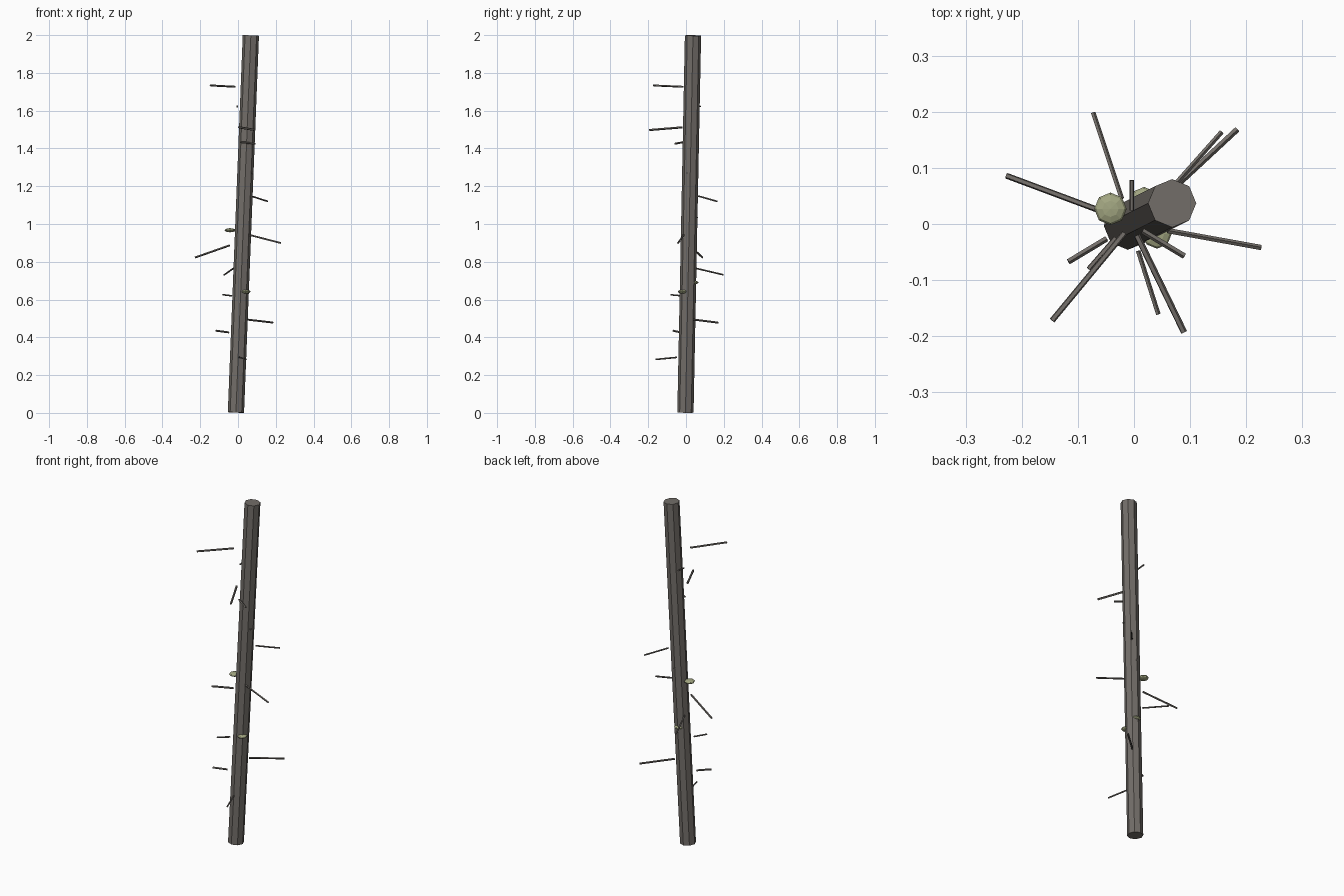
import bpy
from mathutils import Vector


def material(name, rgb):
    m = bpy.data.materials.new(name)
    m.diffuse_color = (*rgb, 1)
    return m


bark = material("bark", (0.17, 0.155, 0.14))
lichen = material("lichen", (0.36, 0.38, 0.22))


def rod(name, a, b, r, sides):
    """Flat-sided cylinder from point a to point b."""
    a, b = Vector(a), Vector(b)
    d = b - a
    bpy.ops.mesh.primitive_cylinder_add(vertices=sides, radius=r, depth=d.length,
                                        location=(a + b) / 2)
    ob = bpy.context.object
    ob.name = name
    ob.rotation_mode = 'QUATERNION'
    ob.rotation_quaternion = Vector((0, 0, 1)).rotation_difference(d)
    ob.data.materials.append(bark)
    # turn so that a corner faces +x
    return ob


# leaning trunk
base, tip = Vector((-0.011, -0.003, 0.002)), Vector((0.068, 0.037, 1.998))
trunk = rod("trunk", base, tip, 0.043, 8)

# twig stubs: start, end, radius
twigs = [
    ((-0.022, 0.045, 0.767), (-0.073, 0.198, 0.731), 0.0045),
    ((-0.045, 0.018, 0.887), (-0.227, 0.086, 0.823), 0.0055),
    ((0.068, 0.065, 1.148), (0.156, 0.164, 1.120), 0.0045),
    ((0.045, 0.040, 0.494), (0.184, 0.169, 0.478), 0.0055),
    ((0.060, -0.012, 0.942), (0.226, -0.042, 0.899), 0.005),
    ((0.005, -0.020, 1.512), (0.089, -0.193, 1.498), 0.006),
    ((0.007, -0.048, 0.294), (0.043, -0.161, 0.283), 0.0045),
    ((0.015, -0.012, 1.433), (0.090, -0.057, 1.425), 0.0055),
    ((-0.017, -0.016, 1.727), (-0.146, -0.172, 1.734), 0.0055),
    ((-0.049, -0.026, 0.426), (-0.117, -0.067, 0.435), 0.0055),
    ((-0.033, -0.025, 0.620), (-0.081, -0.080, 0.626), 0.0045),
    ((-0.004, 0.024, 1.620), (-0.004, 0.078, 1.625), 0.0045),
    ((0.040, 0.005, 1.270), (0.083, 0.006, 1.270), 0.0045),
    ((0.030, 0.020, 1.035), (0.033, 0.062, 1.035), 0.0045),
]
for i, (a, b, r) in enumerate(twigs):
    rod(f"twig_{i + 1}", a, b, r, 5)

# flattened lichen pads
for i, (pos, r) in enumerate([((-0.042, 0.027, 0.967), 0.029),
                              ((0.041, -0.018, 0.642), 0.026),
                              ((0.018, 0.040, 0.690), 0.026)]):
    bpy.ops.mesh.primitive_uv_sphere_add(segments=8, ring_count=6, radius=r, location=pos)
    ob = bpy.context.object
    ob.name = f"lichen_pad_{i + 1}"
    ob.scale.z = 0.38
    ob.data.materials.append(lichen)
